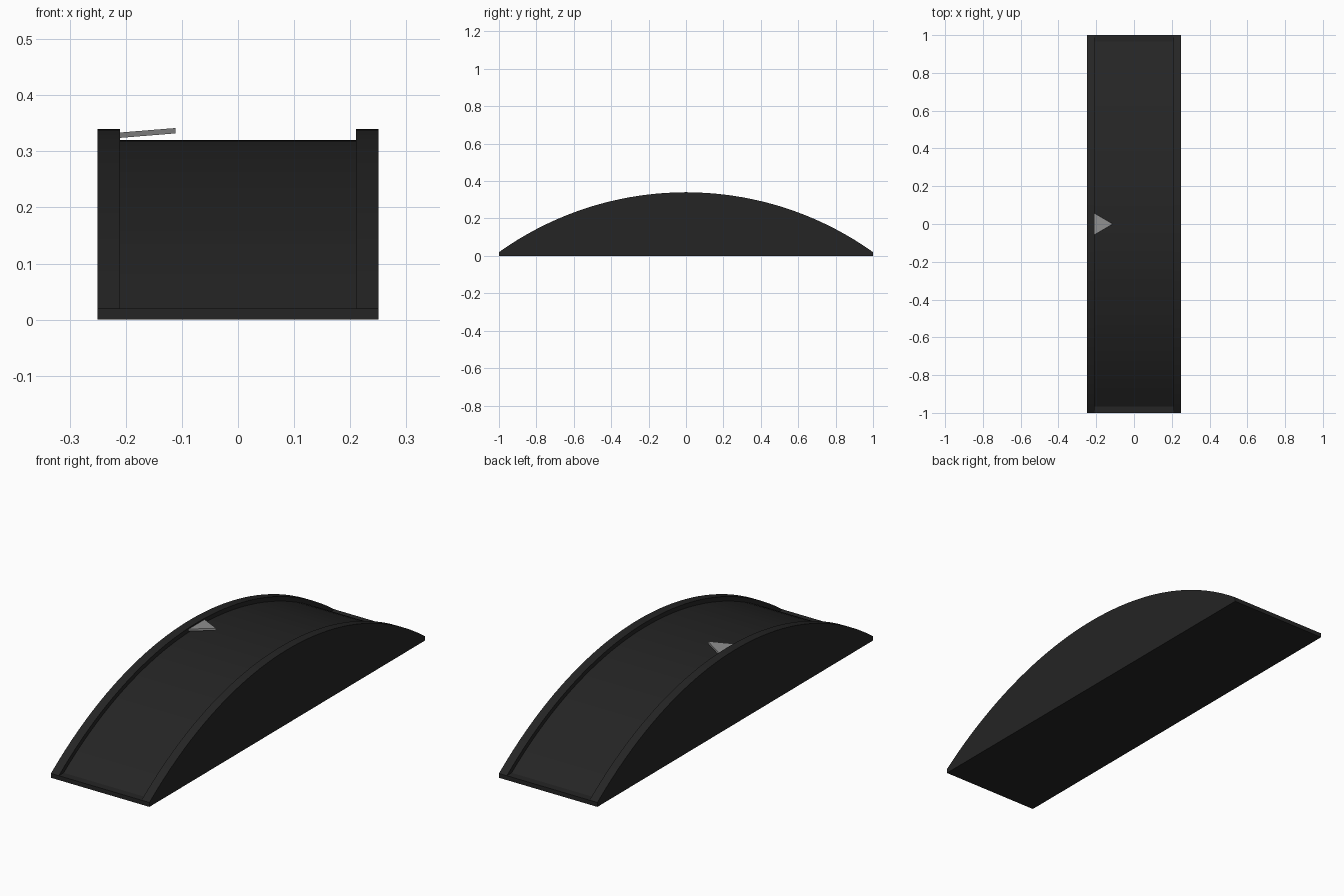
import bpy
import bmesh
from math import sqrt

cube = bpy.data.objects.get("Cube")
if cube:
    bpy.data.objects.remove(cube, do_unlink=True)

HALF_WIDTH, RAIL, LIP = 0.25, 0.04, 0.02
HALF_LENGTH, HEIGHT = 1.0, 0.34
RISE = HEIGHT - LIP
RADIUS = (HALF_LENGTH ** 2 + RISE ** 2) / (2 * RISE)
CENTRE_Z = HEIGHT - RADIUS
SEGMENTS = 40


def make_material(name, value):
    mat = bpy.data.materials.new(name)
    colour = (value, value, value, 1)
    mat.diffuse_color = colour
    mat.use_nodes = True
    bsdf = mat.node_tree.nodes["Principled BSDF"]
    bsdf.inputs["Base Color"].default_value = colour
    bsdf.inputs["Roughness"].default_value = 0.8
    return mat


def prism(name, points, offset, mat):
    """Extrude a closed outline along an offset vector."""
    bm = bmesh.new()
    face = bm.faces.new([bm.verts.new(p) for p in points])
    result = bmesh.ops.extrude_face_region(bm, geom=[face], use_keep_orig=True)
    moved = [v for v in result["geom"] if isinstance(v, bmesh.types.BMVert)]
    bmesh.ops.translate(bm, verts=moved, vec=offset)
    bmesh.ops.recalc_face_normals(bm, faces=bm.faces)
    mesh = bpy.data.meshes.new(name)
    bm.to_mesh(mesh)
    bm.free()
    mesh.materials.append(mat)
    obj = bpy.data.objects.new(name, mesh)
    bpy.context.collection.objects.link(obj)
    return obj


def arch(x, radius):
    """Side outline: flat base, short end lips and a circular top."""
    reach = sqrt(radius ** 2 - (LIP - CENTRE_Z) ** 2)
    points = [(x, HALF_LENGTH, 0), (x, -HALF_LENGTH, 0)]
    if reach < HALF_LENGTH - 0.001:
        points.append((x, -HALF_LENGTH, LIP))
    for i in range(SEGMENTS + 1):
        y = reach * (2 * i / SEGMENTS - 1)
        points.append((x, y, CENTRE_Z + sqrt(radius ** 2 - y ** 2)))
    if reach < HALF_LENGTH - 0.001:
        points.append((x, HALF_LENGTH, LIP))
    return points


dark = make_material("charcoal", 0.018)
grey = make_material("light grey", 0.28)

# Arched deck between two raised rails
inner = HALF_WIDTH - RAIL
prism("deck", arch(-inner, RADIUS - LIP), (2 * inner, 0, 0), dark)
prism("right_rail", arch(-HALF_WIDTH, RADIUS), (RAIL, 0, 0), dark)
prism("left_rail", arch(inner, RADIUS), (RAIL, 0, 0), dark)

# Tilted triangular pointer at the crown
side = 0.058
pointer = [(-inner, -side, 0.324), (-0.111, 0, 0.332), (-inner, side, 0.324)]
prism("pointer", pointer, (-0.0008, 0, 0.0095), grey)

for obj in bpy.context.view_layer.objects:
    obj.select_set(obj.name in {"deck", "left_rail", "right_rail"})
bpy.context.view_layer.objects.active = bpy.data.objects["deck"]
bpy.ops.object.shade_smooth_by_angle(angle=0.4)
